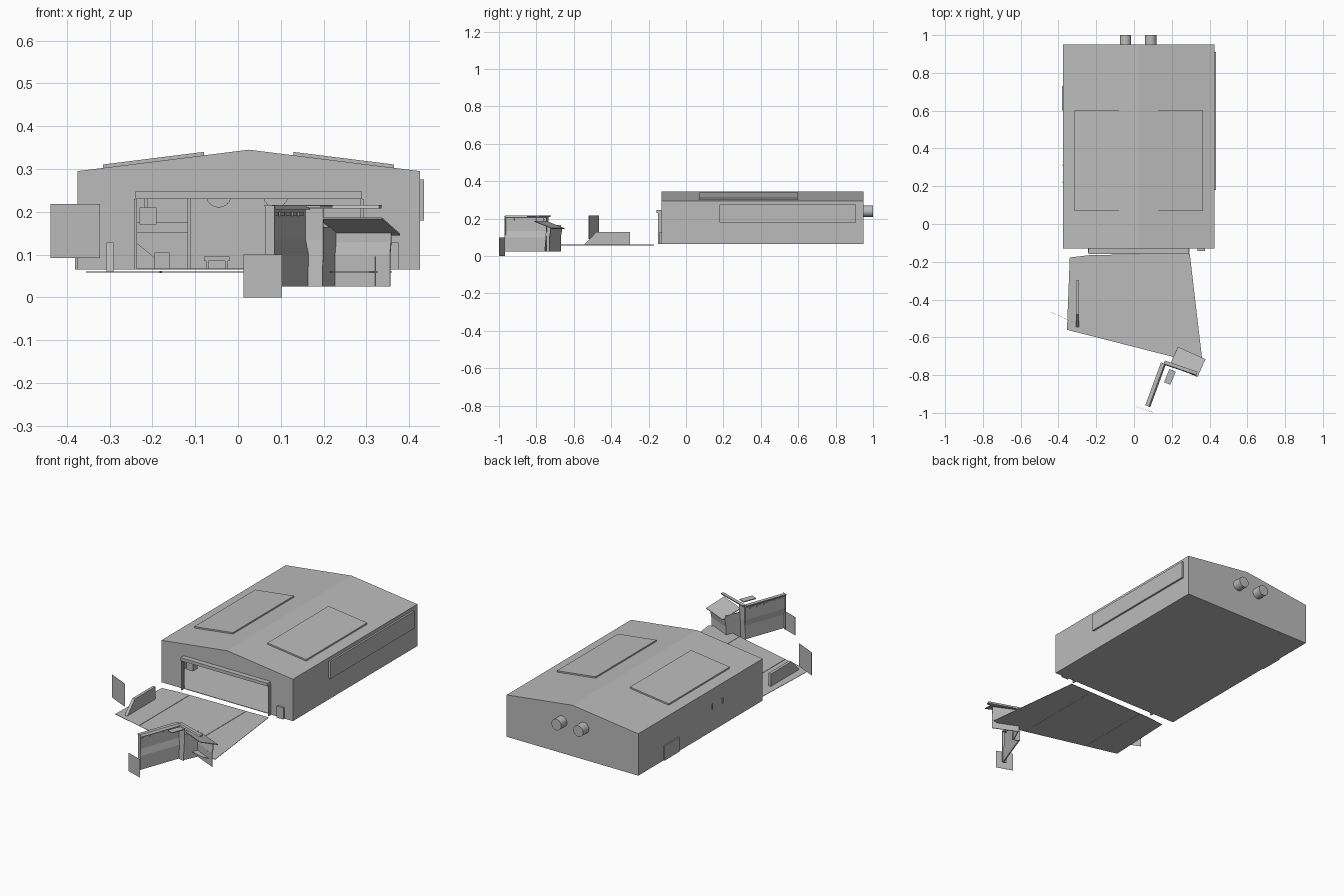
import bpy, bmesh, math
from mathutils import Vector, Matrix

cube = bpy.data.objects.get("Cube")
if cube:
    bpy.data.objects.remove(cube, do_unlink=True)

grey = bpy.data.materials.new("plain_grey")
grey.use_nodes = True
COL = (0.5, 0.5, 0.5, 1)
grey.diffuse_color = COL
grey.node_tree.nodes["Principled BSDF"].inputs["Base Color"].default_value = COL


def finish(name, bm):
    bmesh.ops.recalc_face_normals(bm, faces=bm.faces)
    me = bpy.data.meshes.new(name)
    bm.to_mesh(me)
    bm.free()
    me.materials.append(grey)
    ob = bpy.data.objects.new(name, me)
    bpy.context.collection.objects.link(ob)
    return ob


def sweep(name, outline, offset):
    """Prism: a flat outline pushed along an offset vector."""
    bm = bmesh.new()
    f = bm.faces.new([bm.verts.new(p) for p in outline])
    g = bmesh.ops.extrude_face_region(bm, geom=[f])
    bmesh.ops.translate(bm, vec=Vector(offset),
                        verts=[v for v in g["geom"] if isinstance(v, bmesh.types.BMVert)])
    return finish(name, bm)


def box(name, x0, x1, y0, y1, z0, z1):
    return sweep(name, [(x0, y0, z0), (x1, y0, z0), (x1, y1, z0), (x0, y1, z0)], (0, 0, z1 - z0))


def wall(name, a, b, line, t=0.004):
    """Wall from a to b in plan; line holds (sideways offset, height) points."""
    a, b = Vector((*a, 0)), Vector((*b, 0))
    n = Vector((0, 0, 1)).cross(b - a).normalized()
    up = Vector((0, 0, 1))
    pts = [a + n * o + up * z for o, z in line] + [a + n * (o + t) + up * z for o, z in reversed(line)]
    return sweep(name, pts, b - a)


def cylinder(name, x, y0, y1, z, r):
    bm = bmesh.new()
    bmesh.ops.create_cone(bm, cap_ends=True, segments=24, radius1=r, radius2=r, depth=y1 - y0,
                          matrix=Matrix.Translation((x, (y0 + y1) / 2, z)) @ Matrix.Rotation(math.pi / 2, 4, "X"))
    ob = finish(name, bm)
    bpy.ops.object.select_all(action="DESELECT")
    ob.select_set(True)
    bpy.context.view_layer.objects.active = ob
    bpy.ops.object.shade_smooth_by_angle(angle=math.radians(40))


# Hall: gabled shell with a wide door opening
MID, HALF, Y0, Y1, Z0, EAVE, RIDGE = 0.025, 0.4, -0.13, 0.95, 0.065, 0.295, 0.345
D0, D1, DTOP = -0.24, 0.29, 0.23
L, R, T = MID - HALF, MID + HALF, 0.008


def roof_z(x):
    return RIDGE - abs(x - MID) * (RIDGE - EAVE) / HALF


def gable(y):
    return [(L, y, Z0), (R, y, Z0), (R, y, EAVE), (MID, y, RIDGE), (L, y, EAVE)]


sweep("hall_back_wall", gable(Y1 - T), (0, T, 0))
sweep("hall_front_wall", [(L, Y0, Z0), (D0, Y0, Z0), (D0, Y0, DTOP), (D1, Y0, DTOP), (D1, Y0, Z0),
                          (R, Y0, Z0), (R, Y0, EAVE), (MID, Y0, RIDGE), (L, Y0, EAVE)], (0, T, 0))
box("hall_floor", L, R, Y0, Y1, Z0, Z0 + 0.003)
for side, s in (("right", -1), ("left", 1)):
    xe = MID + s * HALF
    box(f"hall_{side}_wall", min(xe, xe - s * T), max(xe, xe - s * T), Y0, Y1, Z0, EAVE - 0.001)
    sweep(f"hall_{side}_roof", [(MID, Y0, RIDGE), (xe, Y0, EAVE), (xe, Y0, EAVE - T), (MID, Y0, RIDGE - T)],
          (0, Y1 - Y0, 0))

# Raised roof panels
for name, x0, x1 in (("right", -0.315, -0.08), ("left", 0.13, 0.365)):
    sweep(f"roof_panel_{name}", [(x0, 0.07, roof_z(x0)), (x1, 0.07, roof_z(x1)),
                                 (x1, 0.07, roof_z(x1) + 0.008), (x0, 0.07, roof_z(x0) + 0.008)], (0, 0.53, 0))

# Outer wall fittings
box("long_window_panel", R, R + 0.01, 0.18, 0.91, 0.18, 0.275)
box("side_door", L - 0.006, L, 0.6, 0.73, Z0, 0.145)
for i, y in enumerate((0.22, 0.31)):
    box(f"side_lamp_{i}", L - 0.004, L, y - 0.004, y + 0.004, 0.185, 0.215)
box("front_small_door", 0.335, 0.375, Y0 - 0.012, Y0, Z0, 0.128)
for i, x in enumerate((-0.045, 0.088)):
    cylinder(f"exhaust_pipe_{i}", x, Y1 - 0.03, 1.0, 0.24, 0.03)

# Door frame
box("door_header", D0, D1, -0.158, Y0, DTOP, 0.247)
box("door_post_right", D0 - 0.003, D0 + 0.004, -0.15, Y0, Z0, DTOP)
box("door_post_left", D1 - 0.004, D1 + 0.003, -0.15, Y0, Z0, DTOP)
box("hanging_lamp", D0 + 0.01, D0 + 0.05, -0.12, -0.08, 0.17, 0.21)
box("hanging_lamp_arm", D0 + 0.02, D0 + 0.03, -0.11, -0.09, 0.2, 0.24)

# Things inside the hall
sweep("inner_ramp", [(D0, 0.6, Z0), (-0.16, 0.6, Z0), (D0, 0.6, 0.13)], (0, 0.06, 0))
box("inner_cabinet", -0.195, -0.16, 0.5, 0.55, Z0, 0.105)
box("inner_post", -0.118, -0.11, 0.5, 0.508, Z0, 0.3)
box("inner_shelf", L, -0.11, 0.7, 0.78, 0.15, 0.175)
box("workbench", -0.08, -0.02, 0.5, 0.54, 0.085, 0.095)
for i, x in enumerate((-0.075, -0.03)):
    box(f"workbench_leg_{i}", x, x + 0.006, 0.5, 0.54, Z0, 0.085)

# Apron in front of the door
sweep("apron", [(-0.34, -0.177, 0.058), (-0.235, -0.165, 0.058), (D1 + 0.005, -0.155, 0.058),
                (0.36, -0.71, 0.058), (0.3, -0.727, 0.058), (-0.355, -0.56, 0.058)], (0, 0, 0.002))
for i, (x, y) in enumerate(((-0.18, -0.6), (0.16, -0.68))):
    box(f"apron_rail_{i}", x - 0.003, x + 0.003, y, -0.17, 0.057, 0.062)

# Low side barrier with a sloping end
sweep("side_barrier", [(-0.307, -0.545, 0.06), (-0.307, -0.48, 0.128), (-0.307, -0.3, 0.128),
                       (-0.307, -0.3, 0.06)], (0.016, 0, 0))

# Thin upright plates
wall("sign_plate_right", (-0.438, -0.467), (-0.323, -0.52), [(0, 0.092), (0, 0.218)], 0.001)
wall("sign_plate_front", (0.013, -0.968), (0.103, -0.999), [(0, 0), (0, 0.1)], 0.001)

# Gatehouse: tall wall with a kinked face and a cap
U, V = Vector((0.912, -0.41)), Vector((0.41, 0.912))
A = Vector((0.19, -0.745))
END, CORNER = Vector((0.075, -0.965)), Vector((0.158, -0.738))


def at(u, v):
    return tuple(A + U * u + V * v)


KINK = [(-0.008, 0.025), (-0.008, 0.1), (0, 0.135), (0, 0.21)]
wall("gate_wall", END, CORNER, KINK, 0.006)
wall("gate_wall_cap", END, CORNER, [(-0.012, 0.205), (-0.004, 0.216)], 0.02)
along = (CORNER - END).normalized()
for i in range(5):
    p = END + along * (0.02 + i * 0.042)
    wall(f"gate_wall_slot_{i}", p, p + along * 0.03, [(-0.003, 0.19), (-0.003, 0.2)], 0.012)
wall("gate_wall_end", END - Vector((0.012, -0.005)), END + Vector((0.01, -0.005)), [(0, 0.025), (0, 0.215)])

# Gatehouse: inner return wall and upper canopy
wall("return_wall", CORNER, at(0.01, 0), KINK[:1] + [(0, 0.135), (0, 0.212)])
wall("return_wall_cap", CORNER, at(0.15, 0.01), [(-0.006, 0.208), (-0.002, 0.216)], 0.018)
box("gate_canopy", 0, 0.075, -0.018, 0.018, 0.21, 0.215).matrix_world = (
    Matrix.Translation((0.19, -0.81, 0)) @ Matrix.Rotation(math.radians(68), 4, "Z") @ Matrix.Translation((-0.037, 0, 0)))

# Gatehouse: lean-to shelter, open at the front
wall("shelter_side_wall", at(0.005, 0), at(0.005, 0.085), [(0, 0.025), (0, 0.165)])
wall("shelter_back_wall", at(0, 0.085), at(0.145, 0.085), [(-0.006, 0.025), (-0.006, 0.1), (0, 0.13), (0, 0.15)])
for i, u in enumerate((0.03, 0.105)):
    wall(f"shelter_bar_{i}", at(u, 0.078), at(u + 0.003, 0.078), [(0, 0.025), (0, 0.095)])
hi, lo = (0.0, 0.183), (0.104, 0.145)
roof = [(*at(0, hi[0]), hi[1]), (*at(0, lo[0]), lo[1]), (*at(0, lo[0]), lo[1] + 0.004), (*at(0, hi[0]), hi[1] + 0.004)]
sweep("shelter_roof", roof, (*(U * 0.16), 0))
